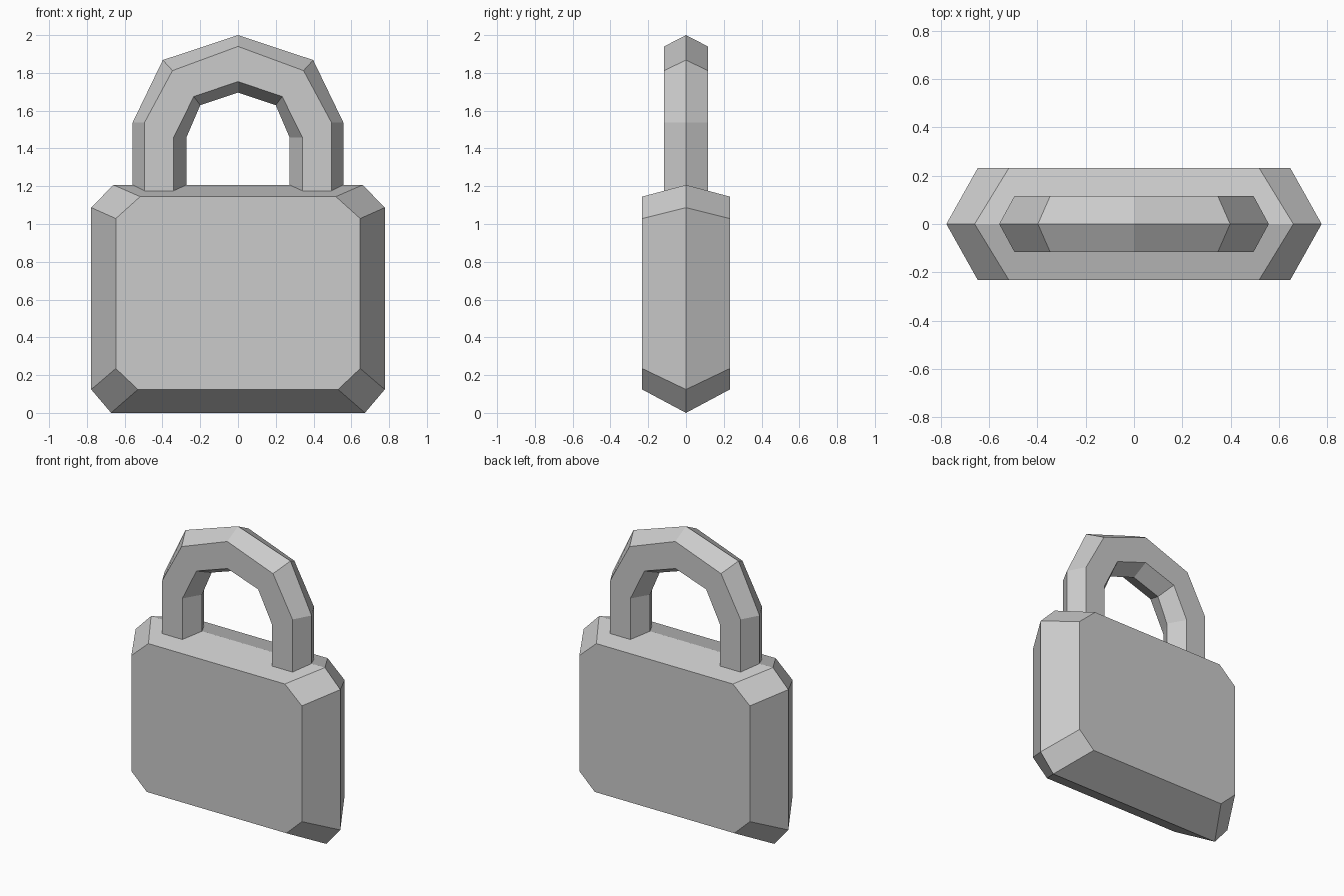
import bpy, bmesh

if "Cube" in bpy.data.objects:
    bpy.data.objects.remove(bpy.data.objects["Cube"])


def loft(name, rings, close_rings=False):
    """Join equal-sized point rings with quads and cap the two end rings."""
    bm = bmesh.new()
    loops = [[bm.verts.new(p) for p in ring] for ring in rings]
    n = len(loops[0])
    for a, b in zip(loops, loops[1:]):
        for i in range(n):
            j = (i + 1) % n
            bm.faces.new((a[i], a[j], b[j], b[i]))
    bm.faces.new(loops[0])
    bm.faces.new(loops[-1])
    bmesh.ops.recalc_face_normals(bm, faces=bm.faces[:])
    mesh = bpy.data.meshes.new(name)
    bm.to_mesh(mesh)
    bm.free()
    obj = bpy.data.objects.new(name, mesh)
    bpy.context.collection.objects.link(obj)
    return obj


# Lock body: chamfered octagon, widest at the middle, bevelled to front and back
def octagon(half, y):
    right = [(x, y, z) for x, z in half]
    return right + [(-x, y, z) for x, y, z in reversed(right)]


face = [(0.53, 0.124), (0.647, 0.235), (0.647, 1.029), (0.518, 1.145)]
middle = [(0.672, 0.0), (0.777, 0.124), (0.777, 1.087), (0.66, 1.207)]
loft("lock_body", [octagon(face, -0.232), octagon(middle, 0), octagon(face, 0.232)])

# Shackle: hexagonal section swept along a faceted arch.
# Each station holds outer ridge, outer edge, inner edge, inner ridge as (x, z).
W = 0.116
stations = [
    [(0.558, 1.2), (0.495, 1.17), (0.341, 1.17), (0.273, 1.2)],
    [(0.558, 1.537), (0.495, 1.537), (0.341, 1.458), (0.273, 1.458)],
    [(0.398, 1.868), (0.347, 1.812), (0.234, 1.675), (0.2, 1.629)],
    [(0, 2.0), (0, 1.94), (0, 1.754), (0, 1.696)],
]


def section(station, side):
    (ox, oz), (ex, ez), (ix, iz), (rx, rz) = station
    pts = [(ox, 0, oz), (ex, -W, ez), (ix, -W, iz),
           (rx, 0, rz), (ix, W, iz), (ex, W, ez)]
    return [(side * x, y, z) for x, y, z in pts]


arch = [section(s, 1) for s in stations]
arch += [section(s, -1) for s in reversed(stations[:-1])]
loft("shackle", arch)
